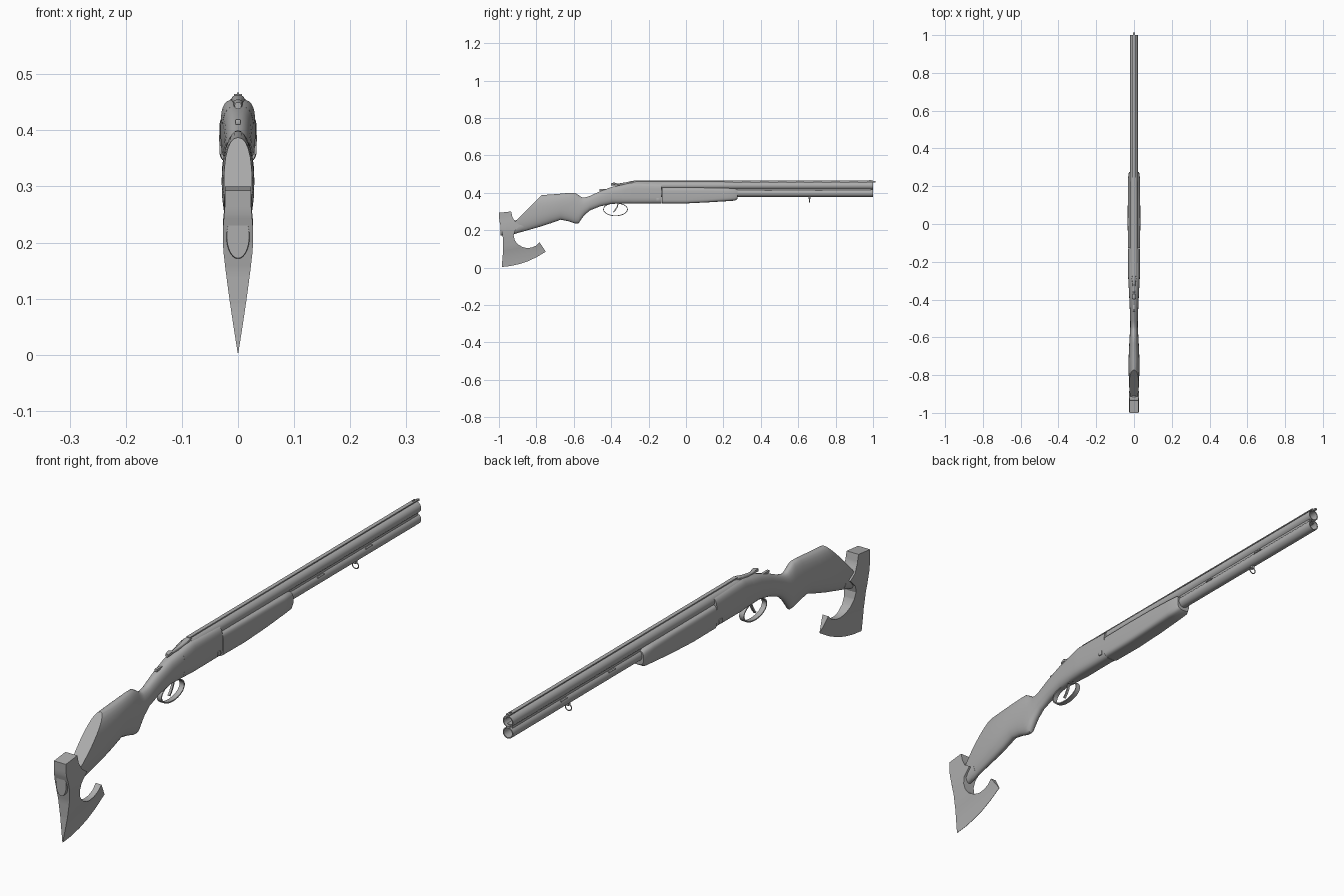
import bpy, bmesh, math
from mathutils import Vector

if "Cube" in bpy.data.objects:
    bpy.data.objects.remove(bpy.data.objects["Cube"])

grey = bpy.data.materials.new("gunmetal_grey")
grey.diffuse_color = (0.42, 0.42, 0.42, 1)
grey.use_nodes = True
grey.node_tree.nodes["Principled BSDF"].inputs["Base Color"].default_value = grey.diffuse_color


def finish(name, bm, angle=35):
    bmesh.ops.remove_doubles(bm, verts=bm.verts, dist=1e-5)
    bmesh.ops.recalc_face_normals(bm, faces=bm.faces)
    me = bpy.data.meshes.new(name)
    bm.to_mesh(me)
    bm.free()
    ob = bpy.data.objects.new(name, me)
    bpy.context.collection.objects.link(ob)
    me.materials.append(grey)
    bpy.ops.object.select_all(action='DESELECT')
    ob.select_set(True)
    bpy.context.view_layer.objects.active = ob
    bpy.ops.object.shade_smooth_by_angle(angle=math.radians(angle))
    return ob


def bridge(bm, rings, cap=True):
    n = len(rings[0])
    for a, b in zip(rings, rings[1:]):
        for i in range(n):
            bm.faces.new((a[i], a[(i + 1) % n], b[(i + 1) % n], b[i]))
    if cap:
        bm.faces.new(rings[0])
        bm.faces.new(rings[-1])


def loft(sections, n=28):
    """Sections: y, bottom, top, half width, squareness (2 = ellipse)."""
    bm = bmesh.new()
    rings = []
    for y, zb, zt, w, p in sections:
        ring = []
        for i in range(n):
            a = 2 * math.pi * i / n
            c, s = math.cos(a), math.sin(a)
            x = w * math.copysign(abs(c) ** (2 / p), c)
            z = (zb + zt) / 2 + (zt - zb) / 2 * math.copysign(abs(s) ** (2 / p), s)
            ring.append(bm.verts.new((x, y, z)))
        rings.append(ring)
    bridge(bm, rings)
    return bm


def tube(name, profile, z, n=24):
    """Revolves (radius, y) pairs around a lengthwise axis."""
    bm = bmesh.new()
    rings = [[bm.verts.new((r * math.cos(2 * math.pi * i / n), y,
                            z + r * math.sin(2 * math.pi * i / n)))
              for i in range(n)] for r, y in profile]
    bridge(bm, rings)
    return finish(name, bm)


def box(name, x, y, z, size, bevel=0.0):
    bm = bmesh.new()
    bmesh.ops.create_cube(bm, size=1)
    for v in bm.verts:
        v.co = Vector((x, y, z)) + Vector([a * b for a, b in zip(v.co, size)])
    if bevel:
        bmesh.ops.bevel(bm, geom=bm.edges[:], offset=bevel, segments=2,
                        affect='EDGES', profile=0.5)
    return finish(name, bm)


def strip(name, pts, width, thick, closed=False):
    """Flat band of given x width following a side-on path."""
    bm = bmesh.new()
    rings = []
    n = len(pts)
    for i, (y, z) in enumerate(pts):
        a = pts[(i - 1) % n if closed else max(i - 1, 0)]
        b = pts[(i + 1) % n if closed else min(i + 1, n - 1)]
        t = Vector((0, b[0] - a[0], b[1] - a[1])).normalized()
        nrm = Vector((0, -t.z, t.y)) * thick / 2
        rings.append([bm.verts.new(Vector((sx * width / 2, y, z)) + sn * nrm)
                      for sx, sn in ((1, 1), (-1, 1), (-1, -1), (1, -1))])
    bridge(bm, rings + rings[:1] if closed else rings, cap=not closed)
    return finish(name, bm)


def lerp(x, table):
    for (a, fa), (b, fb) in zip(table, table[1:]):
        if x <= b:
            return fa + (fb - fa) * max(0, (x - a) / (b - a))
    return table[-1][1]


# Stock with comb, pistol grip and wrist, butt cut on the slant
bm = loft([(-0.925, 0.178, 0.36, 0.020, 2.2), (-0.87, 0.193, 0.37, 0.025, 2.2),
           (-0.775, 0.22, 0.387, 0.029, 2.2), (-0.72, 0.238, 0.391, 0.029, 2.2),
           (-0.67, 0.256, 0.395, 0.027, 2.2), (-0.63, 0.248, 0.399, 0.025, 2.2),
           (-0.595, 0.237, 0.400, 0.023, 2.2), (-0.575, 0.236, 0.388, 0.022, 2.2),
           (-0.56, 0.258, 0.377, 0.021, 2.2), (-0.545, 0.278, 0.374, 0.020, 2.2),
           (-0.515, 0.305, 0.382, 0.020, 2.2), (-0.46, 0.327, 0.408, 0.022, 2.3),
           (-0.395, 0.341, 0.432, 0.025, 2.5), (-0.335, 0.342, 0.444, 0.028, 3)])
bmesh.ops.bisect_plane(bm, geom=bm.verts[:] + bm.edges[:] + bm.faces[:],
                       plane_co=(0, -0.775, 0.385), plane_no=(0, -1, 1), clear_outer=True)
bmesh.ops.holes_fill(bm, edges=[e for e in bm.edges if e.is_boundary], sides=0)
finish("stock", bm)

# Receiver and fore-end
finish("receiver", loft([(-0.34, 0.342, 0.443, 0.028, 3), (-0.30, 0.342, 0.453, 0.030, 3.2),
                         (-0.28, 0.342, 0.455, 0.031, 3.5), (-0.13, 0.343, 0.452, 0.031, 3.5)]))
finish("fore_end", loft([(-0.128, 0.343, 0.428, 0.032, 5), (0.0, 0.343, 0.428, 0.0335, 5),
                         (0.12, 0.349, 0.427, 0.033, 5), (0.22, 0.355, 0.425, 0.032, 4),
                         (0.262, 0.358, 0.423, 0.030, 4), (0.275, 0.366, 0.418, 0.026, 3)]))

# Over and under barrels with open bores
for name, z in (("lower_barrel", 0.3985), ("upper_barrel", 0.4385)):
    tube(name, [(0.0215, -0.28), (0.0215, 0.1), (0.020, 0.3), (0.020, 1.0),
                (0.0165, 1.0), (0.0165, 0.3)], z)
# Joining rib with small side vents
box("joining_rib", 0, 0.36, 0.4185, (0.024, 1.26, 0.014))
for y in (0.44, 0.71):
    box("rib_vent", 0, y, 0.4185 - 0.008, (0.041, 0.035, 0.004))

# Raised sighting rib on short posts, and bead sight
box("sight_rib", 0, 0.36, 0.4625, (0.014, 1.28, 0.004))
for i in range(14):
    box("rib_post", 0, -0.25 + i * 0.0955, 0.459, (0.008, 0.045, 0.006))
box("bead_sight", 0, 0.985, 0.465, (0.004, 0.012, 0.004))

# Top lever, safety catch and hinge pins
finish("top_lever", loft([(-0.40, 0.438, 0.450, 0.006, 2.5), (-0.385, 0.440, 0.455, 0.009, 2.5),
                          (-0.365, 0.440, 0.449, 0.005, 2.5), (-0.32, 0.440, 0.456, 0.007, 2.5),
                          (-0.29, 0.445, 0.463, 0.012, 2.5), (-0.27, 0.45, 0.462, 0.009, 2.5)], 12))
box("safety_catch", 0, -0.445, 0.415, (0.010, 0.035, 0.010), 0.002)
for s in (1, -1):
    box("hinge_pin", s * 0.031, -0.15, 0.365, (0.004, 0.016, 0.016), 0.001)

# Trigger guard and trigger
guard = [(-0.377 + 0.064 * math.cos(a), 0.311 + 0.034 * math.sin(a))
         for a in (2 * math.pi * i / 32 for i in range(32))]
strip("trigger_guard", guard, 0.018, 0.004, True)
strip("trigger", [(-0.362, 0.345), (-0.368, 0.325), (-0.378, 0.308), (-0.388, 0.297)], 0.008, 0.006)

# Sling loop under the barrel
box("sling_stud", 0, 0.66, 0.374, (0.008, 0.012, 0.014))
bm = bmesh.new()
rings = []
for i in range(20):
    a = 2 * math.pi * i / 20
    d = Vector((math.cos(a), 0, math.sin(a)))
    c = Vector((0.012 * d.x, 0.66, 0.360 + 0.011 * d.z))
    rings.append([bm.verts.new(c + 0.002 * (d * math.cos(b) + Vector((0, math.sin(b), 0))))
                  for b in (math.pi * k / 3 for k in range(6))])
bridge(bm, rings + rings[:1], cap=False)
finish("sling_loop", bm)

# Axe head: side outline, thinning toward the curved cutting edge
edge = [(-0.985, 0.003), (-0.94, 0.008), (-0.89, 0.019), (-0.845, 0.034), (-0.80, 0.055), (-0.75, 0.085)]
outline = edge + [(-0.783, 0.135), (-0.80, 0.118), (-0.825, 0.107), (-0.85, 0.104),
                  (-0.875, 0.110), (-0.90, 0.125), (-0.915, 0.145), (-0.921, 0.17),
                  (-0.915, 0.195), (-0.885, 0.225), (-0.912, 0.243), (-0.928, 0.27),
                  (-0.935, 0.30), (-1.0, 0.293), (-0.998, 0.25), (-0.985, 0.20),
                  (-0.978, 0.15), (-0.978, 0.09)]
thickness = [(0, 0.0006), (0.05, 0.0085), (0.1, 0.016), (0.15, 0.0225), (0.19, 0.027),
             (0.22, 0.027), (0.26, 0.0235), (0.31, 0.0235)]
bm = bmesh.new()
bm.faces.new([bm.verts.new((0, y, z)) for y, z in outline])
for k in range(1, 15):
    bmesh.ops.bisect_plane(bm, geom=bm.verts[:] + bm.edges[:] + bm.faces[:],
                           plane_co=(0, -0.985, 0.003 + k * 0.022), plane_no=(0, -0.2, 1))
front = bm.verts[:]
ext = bmesh.ops.extrude_face_region(bm, geom=bm.faces[:], use_keep_orig=True)
back = [g for g in ext["geom"] if isinstance(g, bmesh.types.BMVert)]
for verts, s in ((front, 1), (back, -1)):
    for v in verts:
        v.co.x = s * lerp(v.co.z - lerp(v.co.y, edge), thickness)
finish("axe_head", bm, 25)

# Oval handle end showing through the back of the axe head
finish("axe_eye", loft([(-0.993, 0.172, 0.252, 0.020, 2), (-0.985, 0.171, 0.253, 0.021, 2),
                        (-0.93, 0.175, 0.248, 0.021, 2), (-0.87, 0.195, 0.262, 0.020, 2)], 32))
